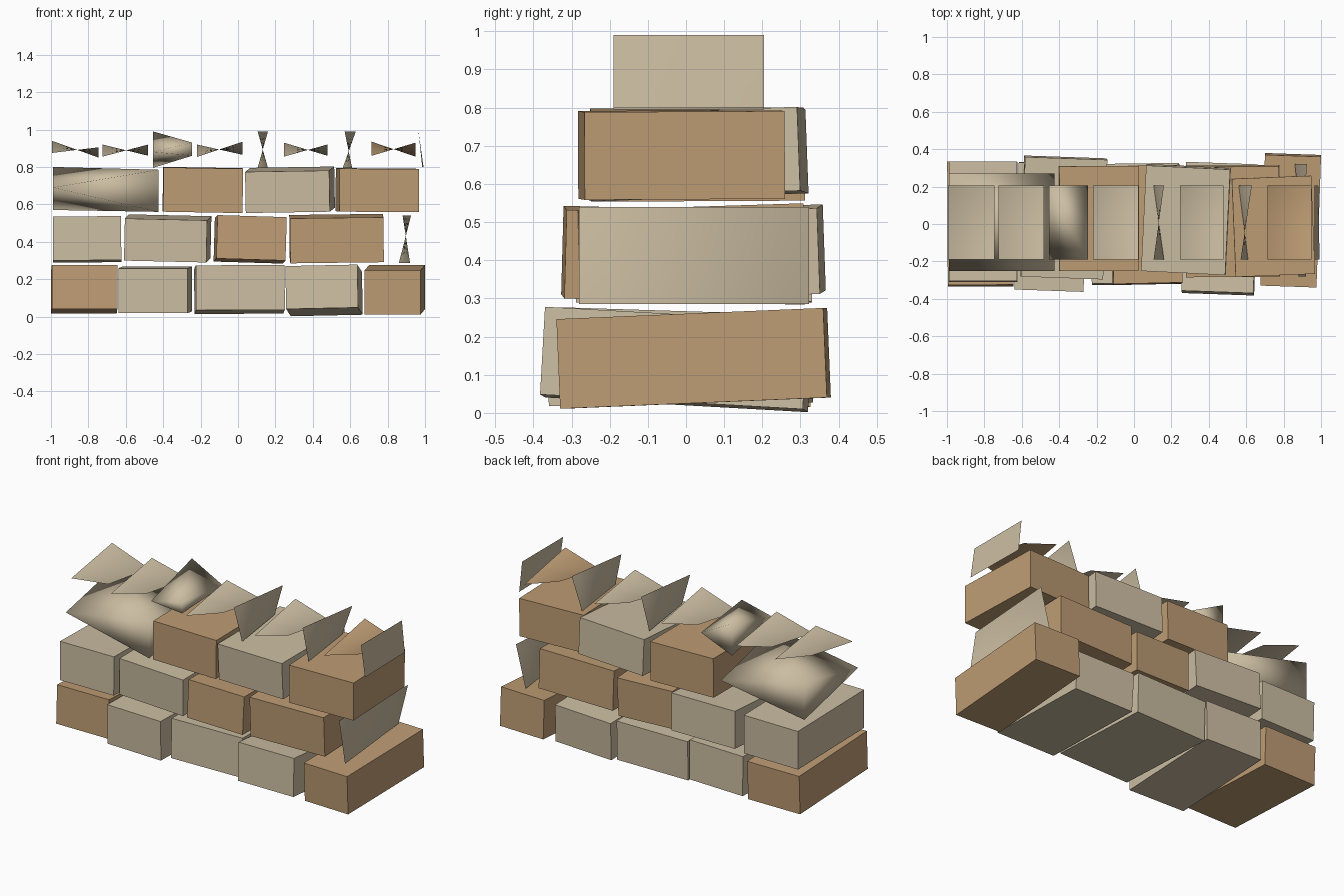
import bpy
import bmesh
from math import radians
from mathutils import Matrix, Vector, Euler

if "Cube" in bpy.data.objects:
    bpy.data.objects.remove(bpy.data.objects["Cube"])


def material(name, rgb):
    m = bpy.data.materials.new(name)
    m.use_nodes = True
    m.diffuse_color = (*rgb, 1)
    m.node_tree.nodes["Principled BSDF"].inputs["Base Color"].default_value = (*rgb, 1)
    return m


beige = material("beige stone", (0.60, 0.51, 0.36))
brown = material("brown stone", (0.515, 0.335, 0.175))


def finish(name, bm, mat, smooth=False):
    mesh = bpy.data.meshes.new(name)
    bm.to_mesh(mesh)
    bm.free()
    mesh.materials.append(mat)
    for p in mesh.polygons:
        p.use_smooth = smooth
    obj = bpy.data.objects.new(name, mesh)
    bpy.context.collection.objects.link(obj)
    return obj


def block(name, mat, centre, size, turn):
    """A stone: a box with a slight pitch, roll and yaw in degrees."""
    bm = bmesh.new()
    spin = Euler([radians(a) for a in turn]).to_matrix().to_4x4()
    bmesh.ops.create_cube(bm, size=1, matrix=Matrix.Translation(centre) @ spin
                          @ Matrix.Diagonal((*size, 1)))
    finish(name, bm, mat)


def sheet(name, mat, a, b, c, d, steps=8):
    """A twisted slab: ruled grid between edge a-b and edge d-c."""
    a, b, c, d = map(Vector, (a, b, c, d))
    bm = bmesh.new()
    rows = []
    for i in range(steps + 1):
        p, q = a.lerp(d, i / steps), b.lerp(c, i / steps)
        rows.append([bm.verts.new(p.lerp(q, j / steps)) for j in range(steps + 1)])
    for r, s in zip(rows, rows[1:]):
        for j in range(steps):
            bm.faces.new((r[j], r[j + 1], s[j + 1], s[j]))
    finish(name, bm, mat, True)


def pinched(name, x0, x1, y0, y1, pinch, left, right):
    """A stone drawn to a point at two opposite corners."""
    bm = bmesh.new()
    fl, br = (bm.verts.new(p) for p in ((x0, y0, pinch[0]), (x1, y1, pinch[1])))
    bl_low, bl_top = (bm.verts.new((x0, y1, z)) for z in left)
    fr_low, fr_top = (bm.verts.new((x1, y0, z)) for z in right)
    for f in ((fl, fr_top, bl_top), (br, bl_top, fr_top),
              (fl, bl_low, fr_low), (br, fr_low, bl_low),
              (fl, fr_low, fr_top), (br, fr_top, fr_low),
              (fl, bl_top, bl_low), (br, bl_low, bl_top)):
        bm.faces.new(f)
    finish(name, bm, beige, True)


# Lower course
block("lower_stone_1", brown, (-0.822, 0.0, 0.146), (0.35, 0.66, 0.235), (-2.2, 0, 0.3))
block("lower_stone_2", beige, (-0.443, -0.015, 0.143), (0.37, 0.68, 0.24), (0.8, 0, -2))
block("lower_stone_3", beige, (0.008, 0.0, 0.145), (0.475, 0.64, 0.24), (-1.8, -0.3, 0.8))
block("lower_stone_4", beige, (0.46, -0.025, 0.14), (0.385, 0.69, 0.23), (-3.2, -1.2, -2))
block("lower_stone_5", brown, (0.838, 0.02, 0.143), (0.30, 0.70, 0.235), (2.4, 0, -2))

# Middle course
block("middle_stone_1", beige, (-0.807, 0.012, 0.413), (0.365, 0.64, 0.235), (-1, -0.4, 0))
block("middle_stone_2", beige, (-0.376, 0.035, 0.418), (0.44, 0.64, 0.225), (2, 1.3, -2))
block("middle_stone_3", brown, (0.065, -0.005, 0.413), (0.37, 0.63, 0.232), (-1.5, 1.7, 1.3))
block("middle_stone_4", brown, (0.527, 0.015, 0.417), (0.5, 0.59, 0.24), (1.8, -0.7, 0.3))

# Upper course
block("upper_stone_1", brown, (-0.188, 0.03, 0.677), (0.425, 0.56, 0.237), (0.3, 1, 0.3))
block("upper_stone_2", beige, (0.278, 0.024, 0.678), (0.45, 0.565, 0.22), (2.2, -0.9, -2.8))
block("upper_stone_3", brown, (0.745, -0.012, 0.676), (0.425, 0.525, 0.23), (0.3, 0.4, 2.3))

# Pinched stones
pinched("upper_pinched_stone", -0.99, -0.425, -0.25, 0.27, (0.69, 0.66), (0.57, 0.80), (0.56, 0.785))
pinched("top_pinched_stone", -0.455, -0.245, -0.19, 0.205, (0.88, 0.88), (0.795, 0.99), (0.86, 0.93))

# Flat capping sheets: the back left and front right corners lift
FRONT, BACK = -0.19, 0.205
caps = [(-0.995, -0.745, 0.875, 0.94, 0.85, 0.905, beige),
        (-0.725, -0.48, 0.855, 0.92, 0.86, 0.92, beige),
        (-0.22, 0.025, 0.853, 0.92, 0.865, 0.935, beige),
        (0.245, 0.478, 0.855, 0.93, 0.86, 0.92, beige),
        (0.715, 0.95, 0.86, 0.935, 0.855, 0.93, brown)]
for i, (x0, x1, l_low, l_top, r_low, r_top, mat) in enumerate(caps, 1):
    sheet(f"capping_sheet_{i}", mat, (x0, FRONT, l_low), (x1, FRONT, r_top),
          (x1, BACK, r_low), (x0, BACK, l_top))

# Upright sheets: x at the top front, top back, low front and low back
uprights = [("top_upright_1", 0.105, 0.16, 0.16, 0.105, FRONT, BACK, 0.795, 0.99),
            ("top_upright_2", 0.57, 0.63, 0.61, 0.56, FRONT, BACK, 0.795, 0.99),
            ("top_upright_3", 0.965, 0.965, 0.992, 0.985, FRONT, BACK, 0.80, 0.99),
            ("middle_upright", 0.88, 0.925, 0.92, 0.86, -0.28, 0.322, 0.286, 0.54)]
for name, tf, tb, lf, lb, y0, y1, z0, z1 in uprights:
    sheet(name, beige, (lf, y0, z0), (lb, y1, z0), (tb, y1, z1), (tf, y0, z1))
